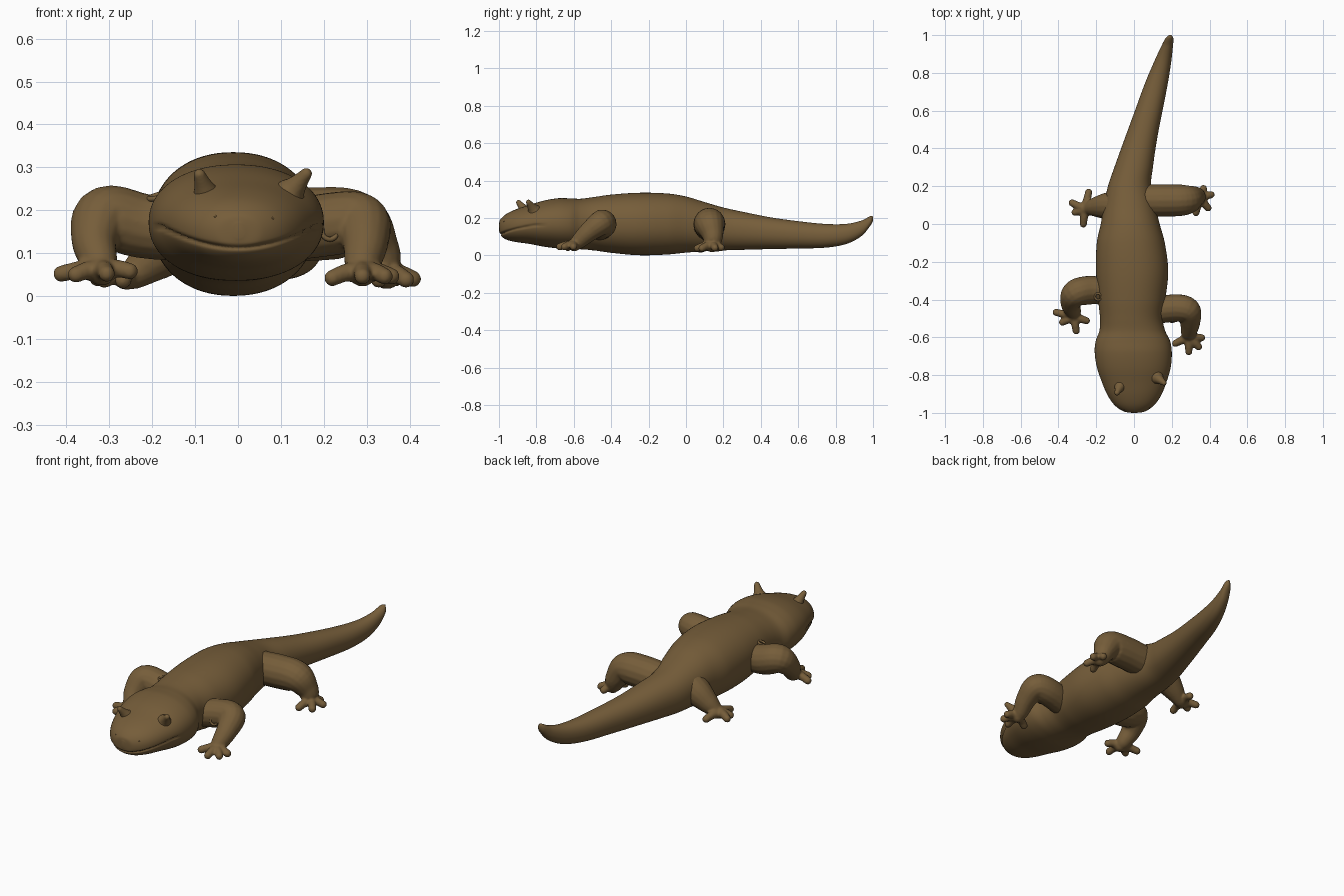
import bpy, bmesh, math
from mathutils import Vector, Quaternion

if "Cube" in bpy.data.objects:
    bpy.data.objects.remove(bpy.data.objects["Cube"], do_unlink=True)

BROWN = (0.18, 0.11, 0.042, 1)
skin = bpy.data.materials.new("brown_skin")
skin.use_nodes = True
skin.diffuse_color = BROWN
skin.node_tree.nodes["Principled BSDF"].inputs["Base Color"].default_value = BROWN


def smooth_path(points, steps):
    """Cubic curve through tuples of any size, spaced by chord length."""
    pts = [Vector(p) for p in points]
    t = [0.0]
    for a, b in zip(pts, pts[1:]):
        t.append(t[-1] + (b - a).length)
    last = len(pts) - 1
    slope = []
    for i in range(last + 1):
        a, b = max(i - 1, 0), min(i + 1, last)
        slope.append((pts[b] - pts[a]) / (t[b] - t[a]))
    out = []
    for i in range(last):
        h = t[i + 1] - t[i]
        for k in range(steps):
            s = k / steps
            out.append(pts[i] * (2*s**3 - 3*s**2 + 1) + pts[i + 1] * (3*s**2 - 2*s**3)
                       + slope[i] * h * (s**3 - 2*s**2 + s) + slope[i + 1] * h * (s**3 - s**2))
    return out + [pts[-1]]


def skin_rings(bm, rings):
    """Bridge rings of coordinates and close both ends."""
    loops = [[bm.verts.new(co) for co in ring] for ring in rings]
    n = len(loops[0])
    for a, b in zip(loops, loops[1:]):
        for i in range(n):
            j = (i + 1) % n
            bm.faces.new((a[i], a[j], b[j], b[i]))
    bm.faces.new(loops[0][::-1])
    bm.faces.new(loops[-1])


def finish(bm, name):
    bmesh.ops.recalc_face_normals(bm, faces=bm.faces)
    mesh = bpy.data.meshes.new(name)
    bm.to_mesh(mesh)
    bm.free()
    mesh.materials.append(skin)
    mesh.shade_smooth()
    obj = bpy.data.objects.new(name, mesh)
    bpy.context.collection.objects.link(obj)
    return obj


def ball(bm, center, radius):
    made = bmesh.ops.create_uvsphere(bm, u_segments=16, v_segments=10, radius=radius)
    bmesh.ops.translate(bm, verts=made["verts"], vec=center)


def tube(bm, points, sides=16):
    """Round-ended tube through (x, y, z, radius) points."""
    path = smooth_path(points, 6)
    centers = [p.to_3d() for p in path]
    turn, direction, rings = Quaternion(), Vector((0, 0, 1)), []
    for i, c in enumerate(centers):
        tangent = (centers[min(i + 1, len(path) - 1)] - centers[max(i - 1, 0)]).normalized()
        turn = direction.rotation_difference(tangent) @ turn
        direction = tangent
        rings.append([c + turn @ Vector((math.cos(a), math.sin(a), 0)) * path[i][3]
                      for a in (math.tau * k / sides for k in range(sides))])
    skin_rings(bm, rings)
    for end in (0, -1):
        ball(bm, centers[end], path[end][3])


def blend(obj, voxel, repeats):
    remesh = obj.modifiers.new("blend", "REMESH")
    remesh.mode = "VOXEL"
    remesh.voxel_size = voxel
    remesh.use_smooth_shade = True
    relax = obj.modifiers.new("relax", "SMOOTH")
    relax.factor = 0.5
    relax.iterations = repeats


# Body from snout to tail: y, centre x, half width, bottom z, top z
STATIONS = [
    (-1.0, .002, .012, .135, .17), (-.992, .002, .057, .106, .193), (-.96, .002, .104, .084, .222),
    (-.91, .002, .14, .072, .246), (-.84, .001, .17, .062, .269), (-.76, -.001, .195, .047, .293),
    (-.68, -.004, .204, .037, .306), (-.62, -.006, .197, .035, .305), (-.565, -.009, .174, .033, .303),
    (-.5, -.014, .166, .028, .311), (-.4, -.012, .178, .014, .325), (-.25, -.01, .191, .001, .335),
    (-.1, -.017, .18, .005, .331), (0, -.02, .156, .015, .315), (.1, -.024, .135, .022, .285),
    (.2, -.024, .114, .027, .256), (.3, -.002, .102, .03, .234), (.45, .036, .086, .034, .204),
    (.6, .078, .073, .037, .183), (.75, .12, .06, .042, .168), (.86, .152, .045, .062, .169),
    (.94, .175, .031, .105, .187), (.985, .188, .02, .158, .21), (1.0, .191, .006, .184, .209),
]
SIDES = 112
rings = []
for y, cx, half, low, high in smooth_path(STATIONS, 9):
    middle, tall, ring = (low + high) / 2, (high - low) / 2, []
    for k in range(SIDES):
        a = math.tau * k / SIDES
        c, s = math.cos(a), math.sin(a)
        x, z = (math.copysign(abs(v) ** 0.93, v) for v in (c, s))
        x, z = cx + half * x, middle + tall * z
        # Mouth crease, rising towards the cheeks and fading out behind them
        lip = 0.113 + 0.048 * min(1, (x / 0.18) ** 2)
        fade = max(0, min(1, (-0.74 - y) / 0.06))
        dent = fade * (0.009 * math.exp(-((z - lip) / 0.005) ** 2) + (0.003 if z < lip else 0))
        pull = max(0, 1 - dent / max(half, 0.04))
        ring.append((cx + (x - cx) * pull, y + dent * max(0, (-0.9 - y) * 8), z))
    rings.append(ring)
bm = bmesh.new()
skin_rings(bm, rings)
body = finish(bm, "body")

# Legs: limb path, then the toe tips
LEGS = {
    "right_front_leg": (
        [(-.13, -.36, .15, .07), (-.23, -.35, .165, .076), (-.31, -.368, .183, .073),
         (-.335, -.42, .13, .054), (-.322, -.465, .075, .042), (-.318, -.49, .058, .034)],
        [(-.412, -.468, .052), (-.378, -.52, .05), (-.306, -.566, .052), (-.252, -.512, .058)]),
    "left_front_leg": (
        [(.11, -.46, .15, .07), (.22, -.445, .168, .074), (.285, -.457, .172, .068),
         (.297, -.52, .125, .054), (.29, -.575, .075, .042), (.29, -.597, .056, .034)],
        [(.22, -.632, .042), (.29, -.676, .046), (.342, -.65, .046), (.358, -.602, .046)]),
    "right_hind_leg": (
        [(-.07, .095, .17, .085), (-.14, .095, .13, .073), (-.2, .09, .085, .054),
         (-.24, .083, .054, .038), (-.26, .078, .046, .032)],
        [(-.24, .168, .038), (-.328, .112, .042), (-.312, .062, .038), (-.268, .0, .036)]),
    "left_hind_leg": (
        [(.05, .125, .16, .085), (.18, .125, .168, .086), (.275, .128, .163, .08),
         (.322, .143, .105, .057), (.34, .142, .064, .044), (.347, .14, .052, .036)],
        [(.368, .188, .042), (.408, .155, .04), (.392, .085, .038), (.328, .06, .038)]),
}
for name, (limb, toes) in LEGS.items():
    bm = bmesh.new()
    tube(bm, limb)
    palm = Vector(limb[-1][:3])
    for toe in toes:
        tip = Vector(toe)
        knuckle = palm.lerp(tip, 0.55) + Vector((0, 0, 0.006))
        tube(bm, [(*palm, .03), (*knuckle, .0215), (*tip, .0195)], 12)
    blend(finish(bm, name), 0.006, 4)

# Blunt pointed eye bumps on a low mound
EYES = {"right_eye": ((-.07, -.85, .226), (-.09, -.895, .283)),
        "left_eye": ((.118, -.81, .236), (.159, -.842, .285))}
for name, (base, tip) in EYES.items():
    bm = bmesh.new()
    middle = Vector(base).lerp(Vector(tip), 0.6)
    tube(bm, [(*base, .037), (*middle, .021), (*tip, .014)])
    blend(finish(bm, name), 0.004, 4)

# Nostrils resting on the snout
for name, x in (("right_nostril", -.06), ("left_nostril", .1)):
    hit = body.closest_point_on_mesh(Vector((x, -1, .195)))[1]
    bm = bmesh.new()
    ball(bm, hit, 0.003)
    finish(bm, name)

# Small raised rings at the armpits
for name, spot, axis in (("right_armpit_ring", (-.19, -.385, .232), (-.3, -.2, 1)),
                         ("left_armpit_ring", (.213, -.512, .15), (.3, -1, .2))):
    bpy.ops.mesh.primitive_torus_add(
        location=spot, rotation=Vector(axis).to_track_quat("Z", "Y").to_euler(),
        major_radius=0.018, minor_radius=0.006, major_segments=24, minor_segments=8)
    ring = bpy.context.object
    ring.name = name
    ring.data.materials.append(skin)
    bpy.ops.object.shade_smooth()
